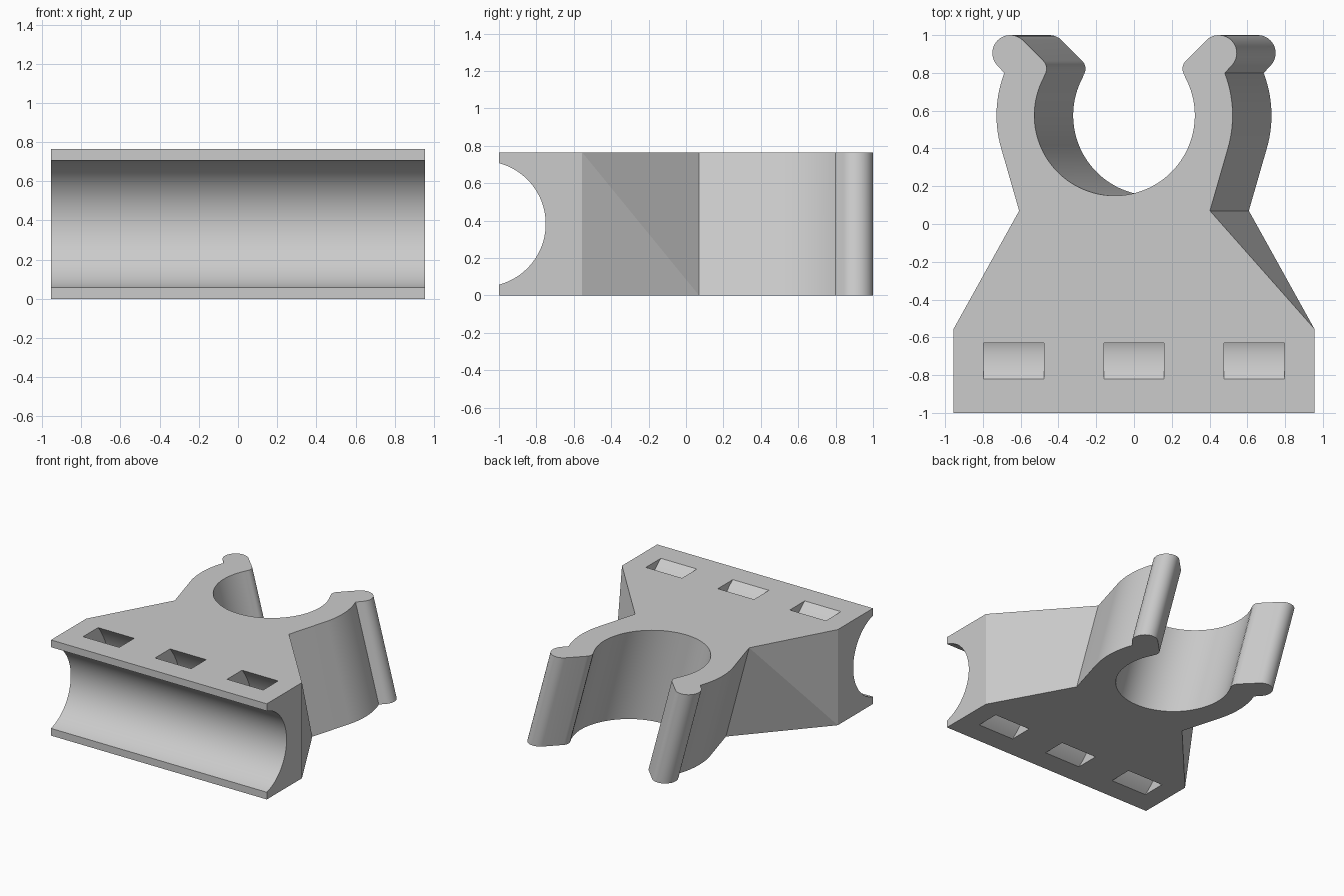
import bpy
import bmesh
from math import cos, sin, radians

HEIGHT = 0.765
LEAN = 0.103            # sideways lean of the clip at top and bottom
GROOVE_Y, GROOVE_R = -1.086, 0.336
MID_Z = HEIGHT / 2

if "Cube" in bpy.data.objects:
    bpy.data.objects.remove(bpy.data.objects["Cube"])

grey = bpy.data.materials.new("plain grey")
grey.use_nodes = True
grey.diffuse_color = (0.6, 0.6, 0.6, 1)
grey.node_tree.nodes["Principled BSDF"].inputs["Base Color"].default_value = grey.diffuse_color


def arc(cx, cy, r, start, end, steps):
    angles = [radians(start + (end - start) * i / steps) for i in range(steps + 1)]
    return [(cx + r * cos(a), cy + r * sin(a)) for a in angles]


def loft(name, lower, upper):
    """Solid between two matching loops; slanted sides are split in two."""
    bm = bmesh.new()
    lo = [bm.verts.new(p) for p in lower]
    hi = [bm.verts.new(p) for p in upper]
    bm.faces.new(lo)
    bm.faces.new(hi)
    for i in range(len(lo)):
        j = (i + 1) % len(lo)
        drift_i = hi[i].co - lo[i].co
        drift_j = hi[j].co - lo[j].co
        if (drift_i - drift_j).length > 0.01:
            bm.faces.new((lo[i], lo[j], hi[j]))
            bm.faces.new((lo[i], hi[j], hi[i]))
        else:
            bm.faces.new((lo[i], lo[j], hi[j], hi[i]))
    bmesh.ops.recalc_face_normals(bm, faces=bm.faces[:])
    mesh = bpy.data.meshes.new(name)
    bm.to_mesh(mesh)
    bm.free()
    mesh.materials.append(grey)
    obj = bpy.data.objects.new(name, mesh)
    bpy.context.collection.objects.link(obj)
    return obj


def prism_x(name, outline, x0, x1):
    return loft(name, [(x0, y, z) for y, z in outline], [(x1, y, z) for y, z in outline])


# Clip arm: neck, outer curve, rounded tip, inner lip and half the socket
arm = [(-0.505, 0.07)]
arm += arc(0, 0.575, 0.625, 196, 159, 14)
arm += arc(-0.552, 0.905, 0.095, 225, 48, 24)
arm += arc(-0.42, 0.822, 0.06, 45, -32, 10)
arm += arc(0, 0.575, 0.425, 152, 270, 36)
clip = arm + [(-x, y) for x, y in reversed(arm[:-1])]

# Straight base under the leaning clip
base = [(0.955, -0.555), (0.955, -1), (-0.955, -1), (-0.955, -0.555)]


def section(z, shift):
    return [(x + shift, y, z) for x, y in clip] + [(x, y, z) for x, y in base]


body = loft("clip_body", section(0, LEAN), section(HEIGHT, -LEAN))

# Cutters: front groove and three curved strap slots behind it
cutters = [prism_x("groove_cutter", arc(GROOVE_Y, MID_Z, GROOVE_R, 0, 356.25, 95), -1.2, 1.2)]
slot = arc(GROOVE_Y, MID_Z, 0.466, -70, 70, 40) + arc(GROOVE_Y, MID_Z, 0.595, 70, -70, 40)
for x in (-0.637, 0, 0.637):
    cutters.append(prism_x("slot_cutter", slot, x - 0.16, x + 0.16))

bpy.ops.object.select_all(action='DESELECT')
body.select_set(True)
bpy.context.view_layer.objects.active = body
for cutter in cutters:
    cutter.hide_render = True
    mod = body.modifiers.new("cut", 'BOOLEAN')
    mod.operation = 'DIFFERENCE'
    mod.solver = 'EXACT'
    mod.object = cutter
    bpy.ops.object.modifier_apply(modifier=mod.name)
    bpy.data.objects.remove(cutter)

bpy.ops.object.shade_smooth_by_angle(angle=radians(12))
